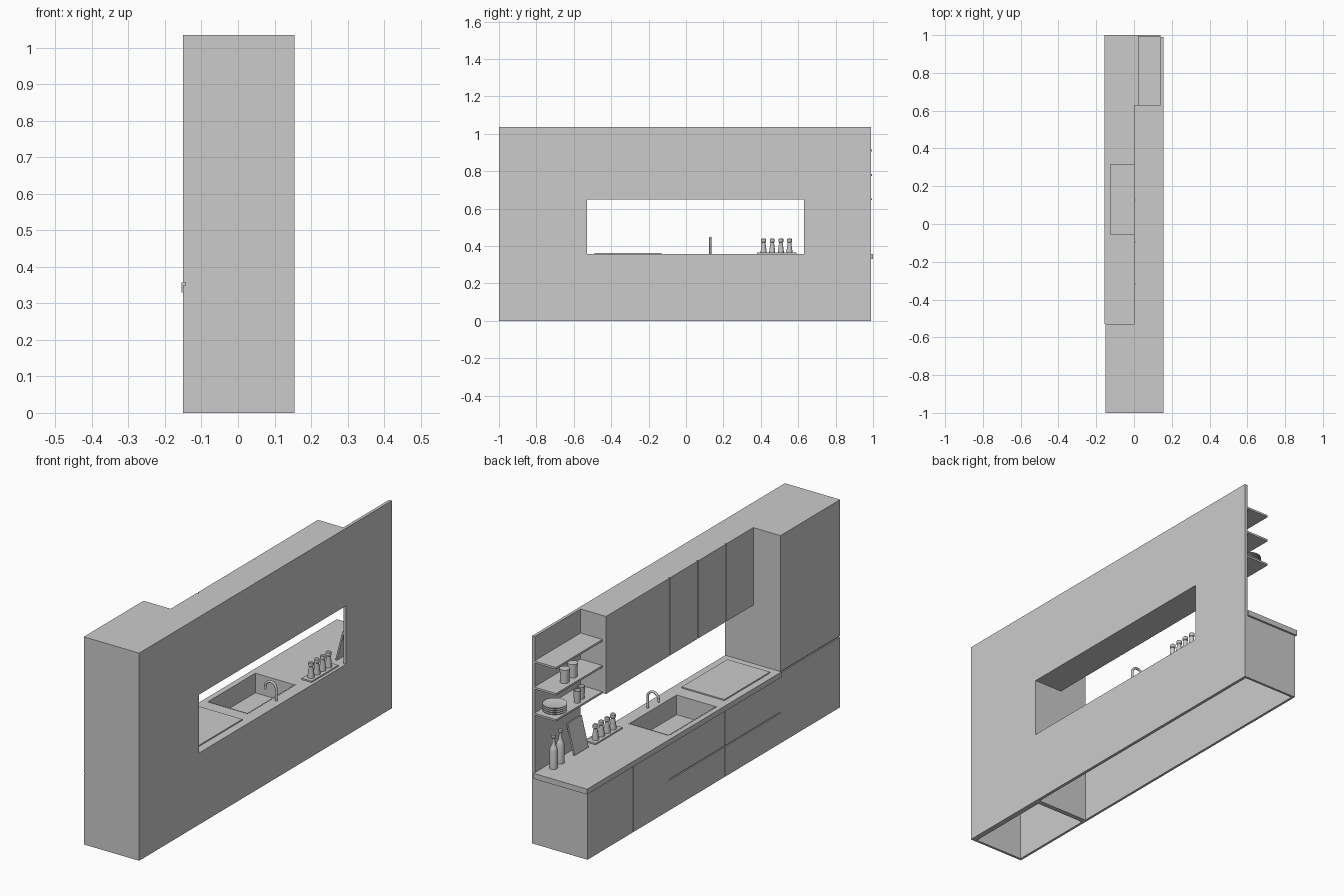
import bpy, bmesh, math
from mathutils import Matrix

if "Cube" in bpy.data.objects:
    bpy.data.objects.remove(bpy.data.objects["Cube"])


def box(name, x, y, z):
    """Axis-aligned box from (min, max) pairs."""
    me = bpy.data.meshes.new(name)
    bm = bmesh.new()
    bmesh.ops.create_cube(bm, size=1)
    for v in bm.verts:
        v.co = [(r[0] + r[1]) / 2 + c * (r[1] - r[0]) for c, r in zip(v.co, (x, y, z))]
    bm.to_mesh(me)
    bm.free()
    ob = bpy.data.objects.new(name, me)
    bpy.context.collection.objects.link(ob)
    return ob


def cut(ob, x, y, z):
    """Subtract a box from an object."""
    tool = box("cutter", x, y, z)
    tool.hide_render = True
    mod = ob.modifiers.new("cut", 'BOOLEAN')
    mod.operation, mod.solver, mod.object = 'DIFFERENCE', 'EXACT', tool
    bpy.context.view_layer.objects.active = ob
    bpy.ops.object.modifier_apply(modifier=mod.name)
    bpy.data.objects.remove(tool)


def lathe(name, pos, profile, n=24):
    """Revolve a closed (radius, height) outline around z."""
    bm = bmesh.new()
    rings = []
    for r, h in profile:
        rings.append([bm.verts.new((r * math.cos(2 * math.pi * i / n),
                                    r * math.sin(2 * math.pi * i / n), h)) for i in range(n)])
    for a, b in zip(rings, rings[1:]):
        for i in range(n):
            j = (i + 1) % n
            bm.faces.new((a[i], a[j], b[j], b[i]))
    bm.faces.new(rings[0][::-1])
    bm.faces.new(rings[-1])
    me = bpy.data.meshes.new(name)
    bm.to_mesh(me)
    bm.free()
    ob = bpy.data.objects.new(name, me)
    ob.location = pos
    bpy.context.collection.objects.link(ob)
    bpy.ops.object.select_all(action='DESELECT')
    ob.select_set(True)
    bpy.context.view_layer.objects.active = ob
    bpy.ops.object.shade_smooth_by_angle(angle=math.radians(35))
    return ob


T, G = 0.012, 0.0025          # panel thickness, half gap width
FRONT = (-0.16, -0.144)       # depth range of the front grooves
CT = 0.357                    # counter top height

# Back wall with window opening
wall = box("back_wall", (0.14, 0.155), (-1, 0.99), (0, 1.035))
cut(wall, (0.1, 0.2), (-0.53, 0.63), (CT, 0.648))

# Tall cabinet, open underneath, with one horizontal door gap
tall = box("tall_cabinet", (-0.15, 0.14), (-1, -0.53), (0, 1.035))
cut(tall, (-0.15 + T, 0.14 - T), (-1 + T, -0.53 - T), (-0.1, 1.035 - T))
cut(tall, FRONT, (-1.1, -0.5), (0.35, 0.357))

# Base cabinet, open underneath, with door and drawer gaps
base = box("base_cabinet", (-0.15, 0.14), (-0.53, 0.99), (0, 0.33))
cut(base, (-0.15 + T, 0.2), (-0.53 + T, 0.99 - T), (-0.1, 0.4))
for y in (0.63, -0.09):
    cut(base, FRONT, (y - G, y + G), (-0.1, 0.4))
cut(base, FRONT, (-0.53, 0.35), (0.149, 0.155))

# Countertop with sink opening
SX, SY = (-0.13, 0.095), (-0.06, 0.32)
counter = box("countertop", (-0.155, 0.14), (-0.53, 1.0), (0.33, CT))
cut(counter, SX, SY, (0.2, 0.5))

# Sink basin
sink = box("sink_basin", SX, SY, (0.255, CT + 0.001))
cut(sink, (SX[0] + 0.005, SX[1] - 0.005), (SY[0] + 0.005, SY[1] - 0.005), (0.26, 0.5))

# Faucet: upright pipe with a half-circle spout
path = [(0.12, CT), (0.12, 0.414)]
path += [(0.09 + 0.03 * math.cos(a * math.pi / 12), 0.414 + 0.03 * math.sin(a * math.pi / 12))
         for a in range(1, 13)] + [(0.06, 0.40)]
cu = bpy.data.curves.new("faucet", 'CURVE')
cu.dimensions, cu.bevel_depth, cu.bevel_resolution, cu.use_fill_caps = '3D', 0.006, 3, True
sp = cu.splines.new('POLY')
sp.points.add(len(path) - 1)
for p, (x, z) in zip(sp.points, path):
    p.co = (x, 0.13, z, 1)
bpy.context.collection.objects.link(bpy.data.objects.new("faucet", cu))

# Cooktop plate
box("cooktop", (-0.12, 0.115), (-0.49, -0.13), (CT, CT + 0.006))

# Upper cabinets with door gaps
upper = box("upper_cabinets", (0, 0.14), (-0.53, 0.63), (0.648, 1.035))
for y in (0.127, -0.095, -0.317):
    cut(upper, (-0.1, 0.006), (y - G, y + G), (0.6, 1.1))

# Open shelves
for i, z in enumerate((0.655, 0.785, 0.915)):
    box(f"shelf_{i + 1}", (0.02, 0.14), (0.63, 0.995), (z - 0.01, z))

# Spice mills on a tray
box("mill_tray", (0.085, 0.14), (0.38, 0.59), (CT, CT + 0.007))
for i in range(4):
    lathe(f"spice_mill_{i + 1}", (0.112, 0.415 + 0.046 * i, CT + 0.007),
          [(0.016, 0), (0.016, 0.008), (0.010, 0.05), (0.010, 0.055),
           (0.013, 0.058), (0.013, 0.072), (0.009, 0.076)], 16)

# Bottles
for i, (x, y) in enumerate(((0.1, 0.9), (0.108, 0.835))):
    lathe(f"bottle_{i + 1}", (x, y, CT),
          [(0.019, 0), (0.019, 0.09), (0.015, 0.105), (0.008, 0.118),
           (0.007, 0.15), (0.009, 0.152), (0.009, 0.165)], 20)

# Cutting board leaning on the wall
board = box("cutting_board", (-0.008, 0), (-0.055, 0.055), (0, 0.155))
board.matrix_world = Matrix.Translation((0.1, 0.69, CT + 0.002)) @ Matrix.Rotation(0.25, 4, 'Y')

# Storage jars with lids on the middle shelf
for i, (x, y) in enumerate(((0.06, 0.87), (0.065, 0.8))):
    lathe(f"storage_jar_{i + 1}", (x, y, 0.785),
          [(0.021, 0), (0.021, 0.055), (0.024, 0.055), (0.024, 0.068)])

# Cups and stacked plates on the lower shelf
for i, (x, y) in enumerate(((0.05, 0.785), (0.06, 0.74))):
    lathe(f"cup_{i + 1}", (x, y, 0.655),
          [(0.015, 0), (0.018, 0.06), (0.016, 0.06), (0.013, 0.005)])
for i in range(4):
    lathe(f"plate_{i + 1}", (0.076, 0.925, 0.655 + 0.01 * i),
          [(0.035, 0), (0.056, 0.008), (0.056, 0.011), (0.04, 0.008)], 32)
